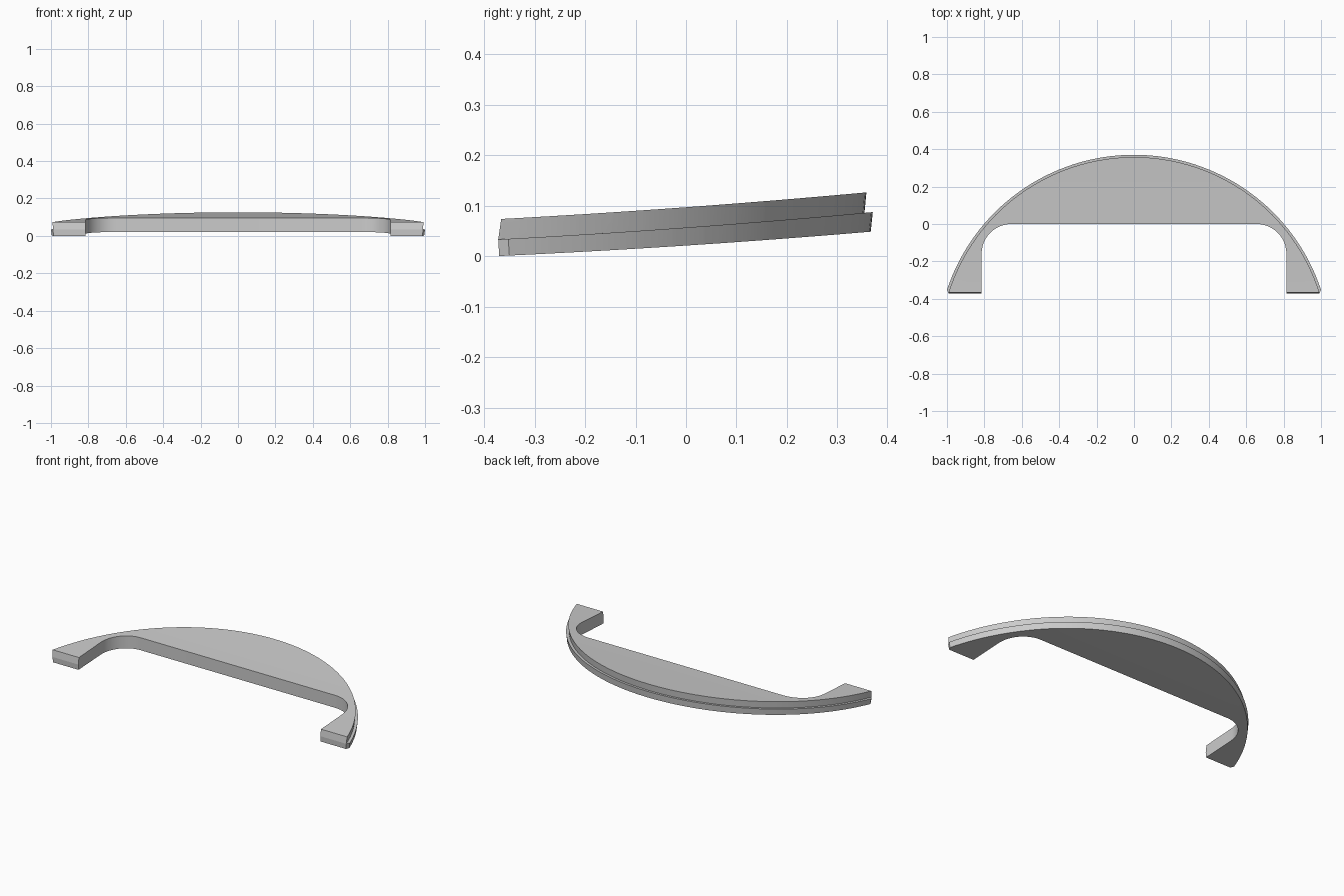
import bpy, bmesh
from math import sin, cos, pi, asin, sqrt

if "Cube" in bpy.data.objects:
    bpy.data.objects.remove(bpy.data.objects["Cube"], do_unlink=True)

ARC_CENTRE = -0.6835   # y of the centre of the outer arc
LEG_X, FILLET = 0.815, 0.16
ARC_STEPS, FILLET_STEPS = 64, 12
BEND = 0.026           # slight upward curve of the plate along y


def outline(radius, front, chamfer):
    """Arched plan with a straight-sided notch and rounded notch corners."""
    end_y = front + chamfer - ARC_CENTRE
    start = asin(end_y / radius)
    tip_x = sqrt(radius ** 2 - end_y ** 2) - chamfer / 2
    pts = [(tip_x, front)]
    for i in range(ARC_STEPS + 1):
        a = start + (pi - 2 * start) * i / ARC_STEPS
        pts.append((radius * cos(a), ARC_CENTRE + radius * sin(a)))
    pts += [(-tip_x, front), (-LEG_X, front)]
    corner = []
    for i in range(FILLET_STEPS + 1):
        a = pi / 2 * i / FILLET_STEPS
        corner.append((LEG_X - FILLET + FILLET * cos(a), -FILLET + FILLET * sin(a)))
    pts += [(-x, y) for x, y in corner]
    pts += corner[::-1]
    pts.append((LEG_X, front))
    return pts


# Levels from bottom to top: radius, front y, chamfer, height at y = 0, slope
levels = [
    (1.0495, -0.370, 0.02, 0.0208, 0.0655),
    (1.0535, -0.372, 0.02, 0.0565, 0.073),
    (1.0370, -0.372, 0.00, 0.0565, 0.073),
    (1.0410, -0.366, 0.00, 0.0967, 0.073),
]

# Side walls and ledge
bm = bmesh.new()
rings = [[bm.verts.new((x, y, base + slope * y)) for x, y in outline(r, front, ch)]
         for r, front, ch, base, slope in levels]
count = len(rings[0])
for low, high in zip(rings, rings[1:]):
    for i in range(count):
        j = (i + 1) % count
        bm.faces.new((low[i], low[j], high[j], high[i]))
bmesh.ops.remove_doubles(bm, verts=bm.verts, dist=0.0001)

# Top and bottom faces
rims = [e for e in bm.edges if e.is_boundary]
caps = bmesh.ops.holes_fill(bm, edges=rims, sides=0)["faces"]
bmesh.ops.triangulate(bm, faces=caps)
bmesh.ops.recalc_face_normals(bm, faces=bm.faces)

# Cut into strips along y, then bend
for i in range(12):
    bmesh.ops.bisect_plane(bm, geom=bm.verts[:] + bm.edges[:] + bm.faces[:], dist=0.0001,
                           plane_co=(0, -0.33 + 0.061 * i, 0), plane_no=(0, 1, 0))
for v in bm.verts:
    v.co.z += BEND * v.co.y ** 2

mesh = bpy.data.meshes.new("arched_plate")
bm.to_mesh(mesh)
bm.free()
plate = bpy.data.objects.new("arched_plate", mesh)
bpy.context.collection.objects.link(plate)

# Plain grey finish
grey = bpy.data.materials.new("light_grey")
grey.use_nodes = True
colour = (0.6, 0.6, 0.6, 1)
grey.diffuse_color = colour
grey.node_tree.nodes["Principled BSDF"].inputs["Base Color"].default_value = colour
mesh.materials.append(grey)

bpy.context.view_layer.objects.active = plate
plate.select_set(True)
bpy.ops.object.shade_smooth_by_angle(angle=pi / 6)
